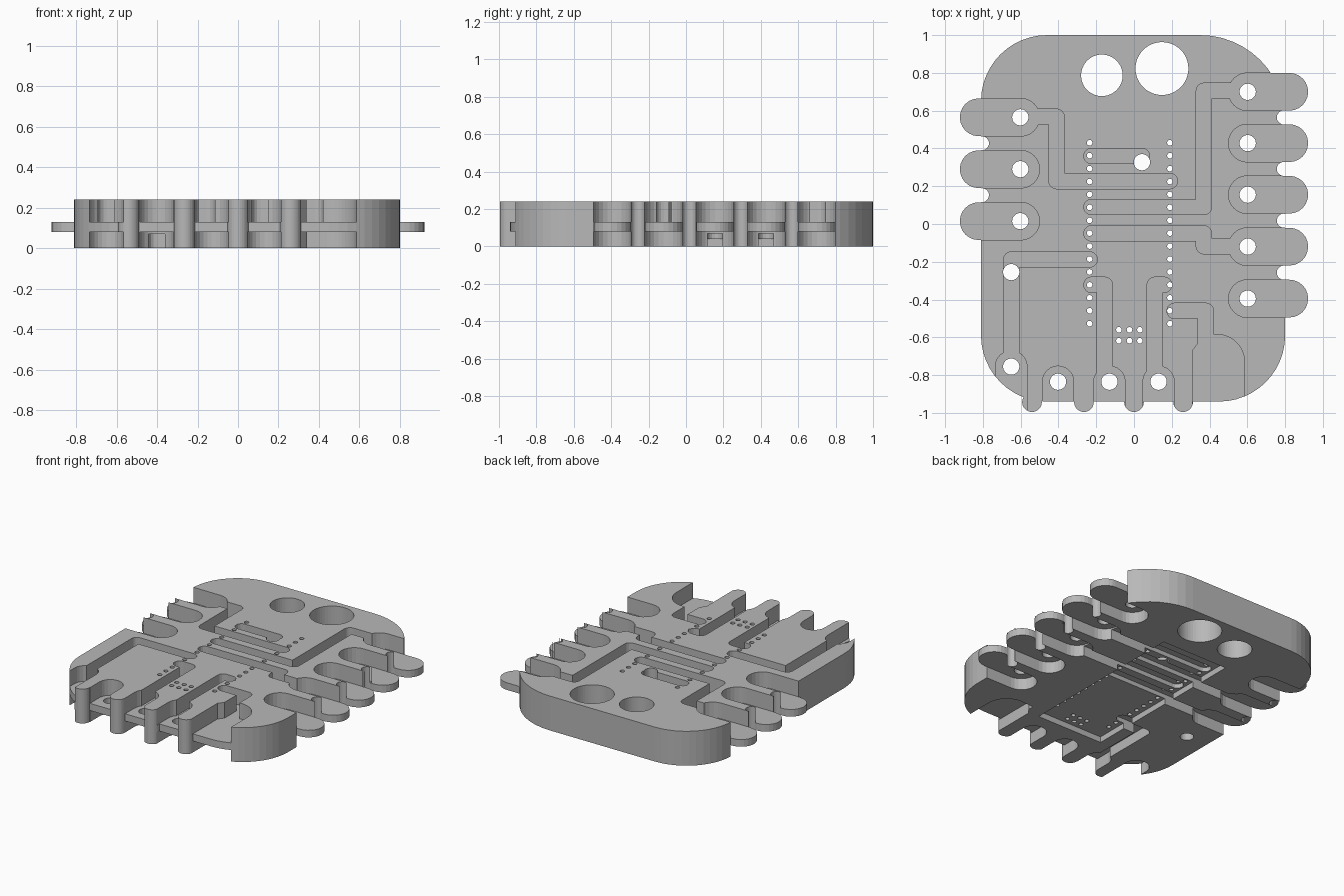
import bpy, bmesh, math
from math import pi, cos, sin

if "Cube" in bpy.data.objects:
    bpy.data.objects.remove(bpy.data.objects["Cube"])

H, Z0, Z1 = 0.24, 0.08, 0.13        # full height, web bottom, web top
LOW, HIGH = -0.1, 0.4               # cutter overshoot

grey = bpy.data.materials.new("light_grey")
grey.diffuse_color = (0.48, 0.48, 0.48, 1)
grey.use_nodes = True
grey.node_tree.nodes["Principled BSDF"].inputs["Base Color"].default_value = grey.diffuse_color


def arc(cx, cy, r, a0, a1, n=12):
    return [(cx + r * cos(a0 + (a1 - a0) * i / n), cy + r * sin(a0 + (a1 - a0) * i / n))
            for i in range(n + 1)]


def stadium(a, b, r, n=12):
    t = math.atan2(b[1] - a[1], b[0] - a[0])
    return arc(*a, r, t + pi / 2, t + 3 * pi / 2, n) + arc(*b, r, t - pi / 2, t + pi / 2, n)


def circle(x, y, r, n=32):
    return arc(x, y, r, 0, 2 * pi, n)[:-1]


def prism(name, outlines, z0, z1):
    """Extrude one or more separate counter-clockwise outlines."""
    bm = bmesh.new()
    for pts in outlines:
        low = [bm.verts.new((x, y, z0)) for x, y in pts]
        top = [bm.verts.new((x, y, z1)) for x, y in pts]
        bm.faces.new(low[::-1])
        bm.faces.new(top)
        for i in range(len(pts)):
            j = (i + 1) % len(pts)
            bm.faces.new((low[i], low[j], top[j], top[i]))
    mesh = bpy.data.meshes.new(name)
    bm.to_mesh(mesh)
    bm.free()
    ob = bpy.data.objects.new(name, mesh)
    bpy.context.scene.collection.objects.link(ob)
    return ob


def combine(body, outlines, z0, z1, op='DIFFERENCE'):
    """Boolean a set of separate outlines with the body and bake the result."""
    tool = prism("cutter", outlines, z0, z1)
    tool.hide_render = True
    mod = body.modifiers.new("bool", 'BOOLEAN')
    mod.operation, mod.object, mod.solver = op, tool, 'EXACT'
    dg = bpy.context.evaluated_depsgraph_get()
    mesh = bpy.data.meshes.new_from_object(body.evaluated_get(dg))
    body.modifiers.clear()
    body.data = mesh
    bpy.data.objects.remove(tool)


def channel(body, path, z0, z1, r=0.041):
    for a, b in zip(path, path[1:]):
        combine(body, [stadium(a, b, r, 8)], z0, z1)


# rounded base plate
outline = (arc(0.35, 0.55, 0.45, 0, pi / 2) + arc(-0.46, 0.65, 0.35, pi / 2, pi)
           + arc(-0.46, -0.59, 0.35, pi, 1.5 * pi) + arc(0.45, -0.59, 0.35, 1.5 * pi, 2 * pi))
plate = prism("wiring_plate", [outline], 0, H)

# side contact pads: (x sign, y)
left_y = [0.565, 0.29, 0.015]
right_y = [0.70, 0.428, 0.155, -0.12, -0.395]
pads = [(-1, y) for y in left_y] + [(1, y) for y in right_y]
combine(plate, [stadium((s * 0.6, y), (s * 0.822, y), 0.1) for s, y in pads], Z0, Z1, 'UNION')

# front fingers
combine(plate, [circle(x, -0.943, 0.052) for x in (-0.54, -0.265, 0, 0.26)], 0, H, 'UNION')

# pockets above and below the thin web
side = [stadium((s * 0.6, y), (s * 1.2, y), 0.1) for s, y in pads]
front = [stadium((x, -0.835), (x, -1.3), 0.083) for x in (-0.402, -0.13, 0.13)]
front.append(stadium((-0.65, -0.755), (-0.65, -1.3), 0.084))
front.append([(0.31, -1.3), (0.585, -1.3)] + arc(0.44, -0.73, 0.145, 0, pi / 2)
             + [(0.34, -0.59), (0.34, -0.63), (0.31, -0.67)])
for z0, z1 in ((Z1, HIGH), (LOW, Z0)):
    combine(plate, side, z0, z1)
    combine(plate, front, z0, z1)

# wire notches between side pads
for ys, x in ((left_y, -0.805), (right_y, 0.793)):
    combine(plate, [circle(x, (a + b) / 2, 0.037) for a, b in zip(ys, ys[1:])], LOW, HIGH)

# wire channels in the top
for path in (
    [(-0.55, 0.568), (-0.41, 0.568), (-0.41, 0.227), (0.19, 0.227)],
    [(-0.225, 0.36), (0.042, 0.36)],
    [(0.55, 0.705), (0.37, 0.705), (0.37, 0.09), (-0.225, 0.09)],
    [(-0.225, -0.05), (0.37, -0.05), (0.37, -0.118), (0.55, -0.118)],
    [(-0.65, -0.755), (-0.65, -0.188), (-0.235, -0.188)],
    [(-0.225, -0.322), (-0.155, -0.322), (-0.155, -0.82)],
    [(0.16, -0.322), (0.11, -0.322), (0.11, -0.82)],
    [(0.215, -0.46), (0.38, -0.46), (0.38, -0.65)],
):
    channel(plate, path, Z1, HIGH)

# board recess and wire channels in the underside
combine(plate, [[(-0.277, -0.66), (0.233, -0.66), (0.233, 0.57), (-0.277, 0.57)]], LOW, 0.04)
for path in (
    [(0.55, 0.428), (-0.225, 0.428)],
    [(0.55, 0.155), (-0.225, 0.155)],
    [(-0.55, 0.29), (0.19, 0.29)],
    [(-0.55, 0.015), (0.19, 0.015)],
    [(-0.402, -0.8), (-0.402, -0.39), (-0.235, -0.39)],
):
    channel(plate, path, LOW, 0.07)

# through holes: pads, front terminals, wire passes, large mounts
holes = [circle(s * 0.602, y, 0.043) for s, y in pads]
holes += [circle(x, -0.835, 0.043) for x in (-0.402, -0.13, 0.13)]
holes += [circle(x, y, 0.043) for x, y in ((-0.65, -0.755), (-0.65, -0.255), (0.042, 0.327))]
holes += [circle(-0.17, 0.787, 0.11, 48), circle(0.148, 0.823, 0.14, 48)]
combine(plate, holes, LOW, HIGH)

# pin holes
pins = [circle(x, 0.43 - 0.0684 * i, 0.015, 12) for x in (-0.235, 0.19) for i in range(15)]
pins += [circle(x, y, 0.015, 12) for x in (-0.08, -0.024, 0.031) for y in (-0.56, -0.618)]
combine(plate, pins, LOW, HIGH)

plate.data.materials.clear()
plate.data.materials.append(grey)
for p in plate.data.polygons:
    p.material_index = 0
    p.use_smooth = False
